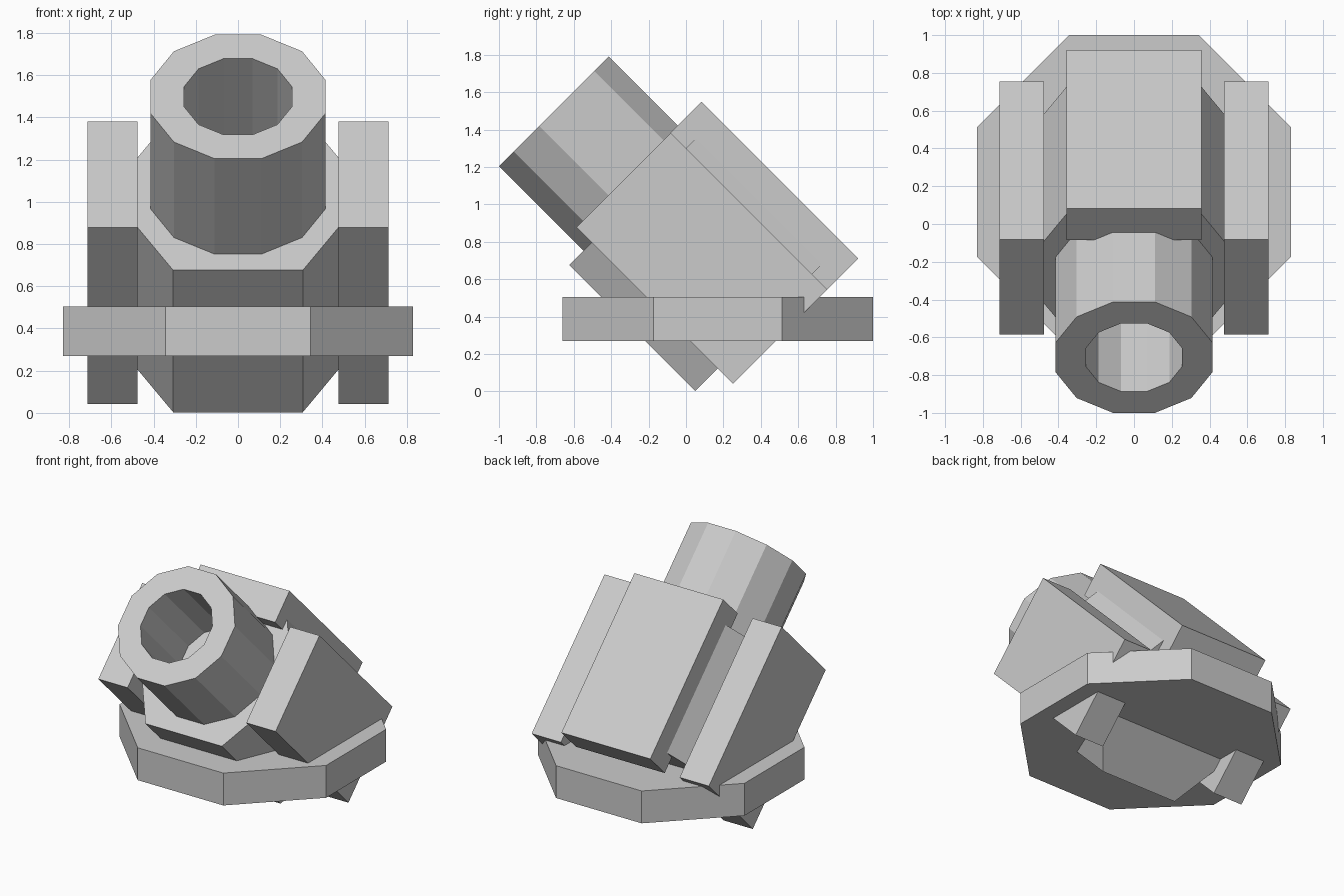
import bpy, bmesh, math

cube = bpy.data.objects.get("Cube")
if cube:
    bpy.data.objects.remove(cube, do_unlink=True)

TILT = math.radians(45)  # barrel elevation

grey = bpy.data.materials.new("plain_grey")
grey.use_nodes = True
COLOUR = (0.6, 0.6, 0.6, 1.0)
grey.diffuse_color = COLOUR
grey.node_tree.nodes["Principled BSDF"].inputs["Base Color"].default_value = COLOUR


def ngon(sides, apothem, cx=0.0, cy=0.0):
    """Regular polygon with flat sides facing the axes."""
    r = apothem / math.cos(math.pi / sides)
    return [(cx + r * math.cos((i + 0.5) * math.tau / sides),
             cy + r * math.sin((i + 0.5) * math.tau / sides)) for i in range(sides)]


def box(x0, x1, y0, y1):
    return [(x0, y0), (x1, y0), (x1, y1), (x0, y1)]


def loft(name, rings, tilt=0.0, closed=False):
    """Bridge equal-sized rings (outline, height); cap the ends or close the loop."""
    bm = bmesh.new()
    loops = [[bm.verts.new((x, y, z)) for x, y in pts] for pts, z in rings]
    n = len(loops[0])
    pairs = list(zip(loops, loops[1:]))
    if closed:
        pairs.append((loops[-1], loops[0]))
    else:
        bm.faces.new(loops[0])
        bm.faces.new(loops[-1])
    for a, b in pairs:
        for i in range(n):
            j = (i + 1) % n
            bm.faces.new((a[i], a[j], b[j], b[i]))
    bmesh.ops.recalc_face_normals(bm, faces=bm.faces)
    mesh = bpy.data.meshes.new(name)
    bm.to_mesh(mesh)
    bm.free()
    mesh.materials.append(grey)
    obj = bpy.data.objects.new(name, mesh)
    obj.rotation_euler.x = tilt
    bpy.context.collection.objects.link(obj)
    return obj


def prism(name, pts, z0, z1, tilt=0.0):
    return loft(name, [(pts, z0), (pts, z1)], tilt)


# Octagonal turntable
base = ngon(8, 0.83, 0, 0.17)
prism("base_disc", base, 0.27, 0.505)

# Chamfered breech body, tilted with the barrel
half = [(0.307, 0.037), (0.477, 0.325), (0.477, 0.79), (0.307, 1.08)]
body = half + [(-x, y) for x, y in reversed(half)]
prism("breech_body", body, -0.033, 0.919, TILT)

# Thick slabs on both sides and the back
for side, name in ((1, "left_side_plate"), (-1, "right_side_plate")):
    prism(name, box(side * 0.477, side * 0.712, 0.206, 0.919), -0.148, 1.035, TILT)
prism("back_plate", box(-0.357, 0.357, 0.919, 1.153), -0.148, 1.037, TILT)

# Hollow twelve-sided barrel seated on the body
outer = ngon(12, 0.415, 0, 0.56)
inner = ngon(12, 0.255, 0, 0.56)
loft("barrel", [(outer, 0.90), (outer, 1.559), (inner, 1.559), (inner, 0.90)],
     TILT, closed=True)
